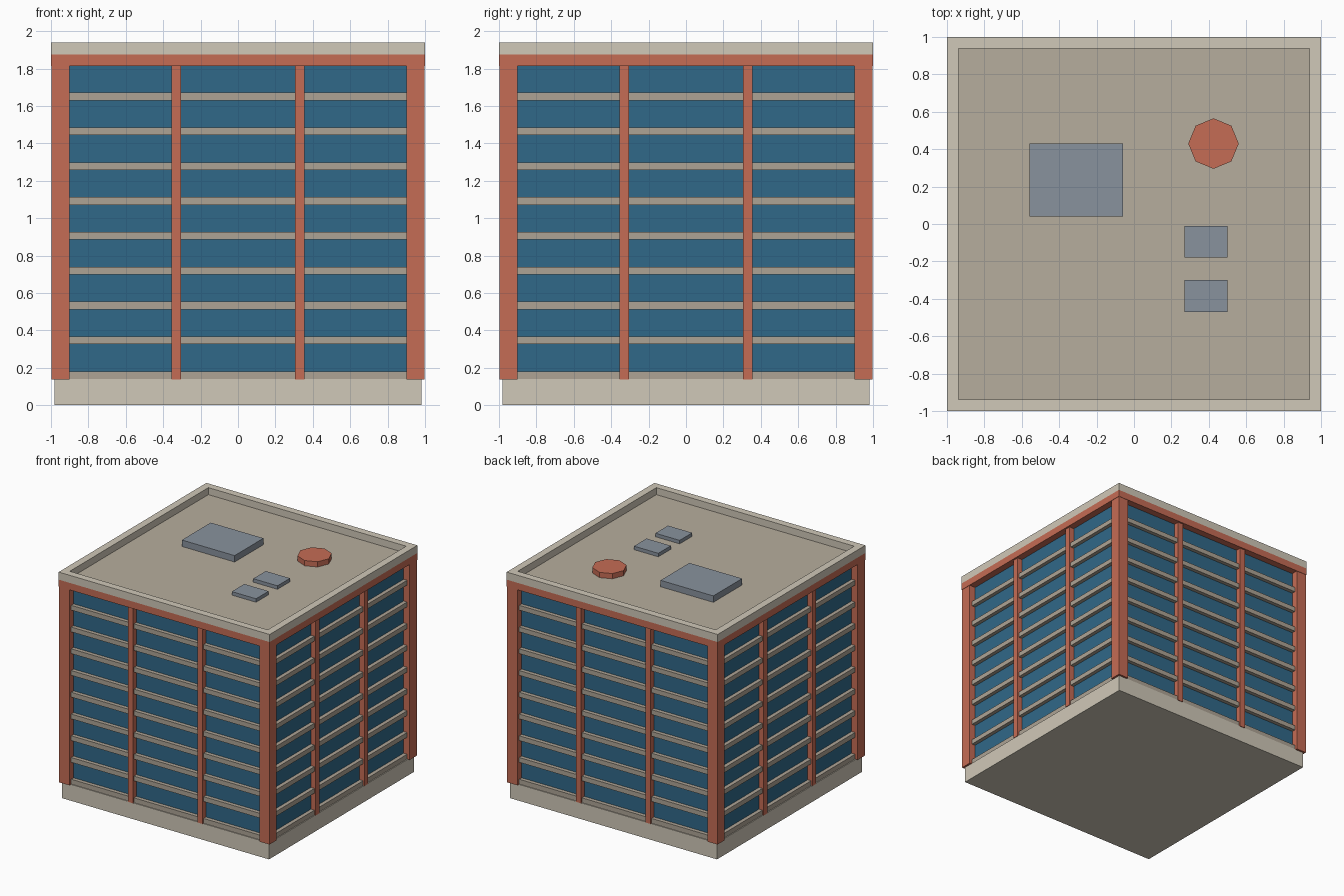
import bpy, bmesh, math

if "Cube" in bpy.data.objects:
    bpy.data.objects.remove(bpy.data.objects["Cube"])


def material(name, rgb):
    m = bpy.data.materials.new(name)
    m.diffuse_color = (*rgb, 1)
    m.use_nodes = True
    m.node_tree.nodes["Principled BSDF"].inputs["Base Color"].default_value = m.diffuse_color
    return m


STONE = material("stone", (0.63, 0.58, 0.48))
SLAB = material("slab_stone", (0.42, 0.37, 0.30))
ROOF = material("roof_grey", (0.47, 0.42, 0.34))
BRICK = material("brick", (0.56, 0.15, 0.09))
GLASS = material("glass", (0.03, 0.14, 0.25))
METAL = material("metal", (0.25, 0.29, 0.34))


def finish(name, bm, mat):
    mesh = bpy.data.meshes.new(name)
    bm.to_mesh(mesh)
    bm.free()
    mesh.materials.append(mat)
    ob = bpy.data.objects.new(name, mesh)
    bpy.context.collection.objects.link(ob)
    return ob


def box(name, x, y, z, mat):
    bm = bmesh.new()
    bmesh.ops.create_cube(bm, size=1)
    for v in bm.verts:
        v.co = [r[0] if c < 0 else r[1] for c, r in zip(v.co, (x, y, z))]
    return finish(name, bm, mat)


def block(name, half, z0, z1, mat):
    return box(name, (-half, half), (-half, half), (z0, z1), mat)


# plinth, glazed core and brick band under the roof
block("plinth", 0.98, 0, 0.14, STONE)
block("glass_core", 0.94, 0.14, 1.82, GLASS)
block("brick_band", 1.0, 1.815, 1.875, BRICK)

# floor slabs projecting from the glass
for i in range(9):
    top = 0.181 + i * 0.1863
    block(f"floor_slab_{i}", 0.973, top - 0.041, top, SLAB)

# corner columns
for sx in (-1, 1):
    for sy in (-1, 1):
        box("corner_column", sorted((sx * 0.90, sx * 0.997)),
            sorted((sy * 0.90, sy * 0.997)), (0.138, 1.815), BRICK)

# slim mullions, two on each side
for s in (-1, 1):
    for c in (-0.33, 0.33):
        near, along = sorted((s * 0.92, s * 0.985)), (c - 0.025, c + 0.025)
        box("mullion_x", near, along, (0.138, 1.815), BRICK)
        box("mullion_y", along, near, (0.138, 1.815), BRICK)

# parapet ring: top face inset and sunk to form the roof recess
bm = bmesh.new()
bmesh.ops.create_cube(bm, size=2)
for v in bm.verts:
    v.co.z = 1.875 if v.co.z < 0 else 1.94
bm.normal_update()
top = max(bm.faces, key=lambda f: f.normal.z)
bmesh.ops.inset_region(bm, faces=[top], thickness=0.088)
floor = bmesh.ops.extrude_face_region(bm, geom=[top])["geom"]
for v in (g for g in floor if isinstance(g, bmesh.types.BMVert)):
    v.co.z = 1.88
if top.is_valid:
    bmesh.ops.delete(bm, geom=[top], context='FACES_ONLY')
bmesh.ops.recalc_face_normals(bm, faces=bm.faces)
parapet = finish("parapet", bm, STONE)
parapet.data.materials.append(ROOF)
for p in parapet.data.polygons:
    if p.normal.z > 0.9 and p.center.z < 1.9:
        p.material_index = 1

# rooftop equipment
box("plant_room", (-0.56, -0.06), (0.04, 0.43), (1.88, 1.935), METAL)
for i, y in enumerate((-0.18, -0.47)):
    box(f"vent_unit_{i}", (0.27, 0.50), (y, y + 0.17), (1.88, 1.91), METAL)
bm = bmesh.new()
bmesh.ops.create_cone(bm, cap_ends=True, segments=8, radius1=0.135,
                      radius2=0.135, depth=0.045)
tank = finish("roof_tank", bm, BRICK)
tank.location = (0.425, 0.43, 1.9025)
